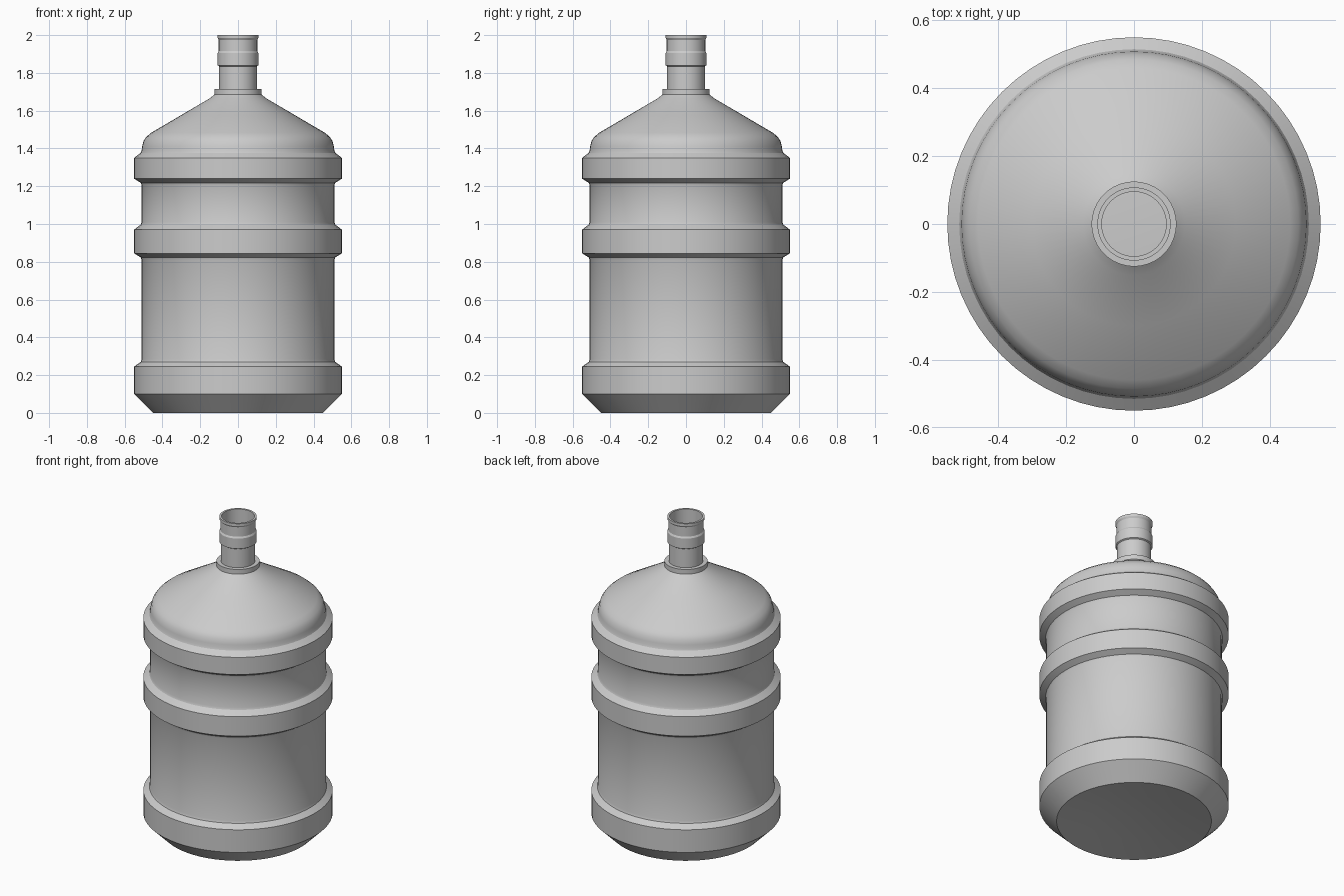
import bpy
import bmesh
import math

cube = bpy.data.objects.get("Cube")
if cube:
    bpy.data.objects.remove(cube, do_unlink=True)

SEGMENTS = 64

plastic = bpy.data.materials.new("grey plastic")
plastic.use_nodes = True
GREY = (0.6, 0.6, 0.6, 1)
plastic.diffuse_color = GREY
plastic.node_tree.nodes["Principled BSDF"].inputs["Base Color"].default_value = GREY


def band(bottom, top):
    """Raised hoop with sloped shoulders, as (radius, height) points."""
    return [(0.51, bottom - 0.035), (0.515, bottom - 0.022), (0.55, bottom),
            (0.55, top), (0.515, top + 0.027), (0.51, top + 0.04)]


def lathe(name, profile):
    """Spin a (radius, height) profile around the z axis."""
    bm = bmesh.new()
    verts = [bm.verts.new((r, 0, z)) for r, z in profile]
    edges = [bm.edges.new(pair) for pair in zip(verts, verts[1:])]
    bmesh.ops.spin(bm, geom=verts + edges, cent=(0, 0, 0), axis=(0, 0, 1),
                   angle=math.tau, steps=SEGMENTS, use_merge=True)
    bmesh.ops.remove_doubles(bm, verts=bm.verts, dist=0.0005)
    bmesh.ops.recalc_face_normals(bm, faces=bm.faces)
    mesh = bpy.data.meshes.new(name)
    bm.to_mesh(mesh)
    bm.free()
    obj = bpy.data.objects.new(name, mesh)
    bpy.context.collection.objects.link(obj)
    mesh.materials.append(plastic)
    bpy.ops.object.select_all(action="DESELECT")
    obj.select_set(True)
    bpy.context.view_layer.objects.active = obj
    bpy.ops.object.shade_smooth_by_angle(angle=math.radians(30))
    return obj


# Dished base and lower hoop
base = [(0, 0.04), (0.25, 0.025), (0.45, 0), (0.55, 0.10), (0.55, 0.245),
        (0.515, 0.27), (0.51, 0.285)]
# Rounded shoulder and cone
shoulder = [(0.508, 1.41), (0.5, 1.44), (0.485, 1.462), (0.46, 1.483),
            (0.3, 1.577), (0.15, 1.665), (0.125, 1.685)]
# Collar, neck, grip ring and open lip with its inner wall
neck = [(0.125, 1.715), (0.1, 1.715), (0.1, 1.835), (0.108, 1.84),
        (0.108, 1.905), (0.102, 1.915), (0.102, 1.975), (0.108, 1.985),
        (0.108, 2.0), (0.095, 2.0), (0.095, 1.7)]

lathe("water_bottle", base + band(0.845, 0.97) + band(1.24, 1.35) + shoulder + neck)
